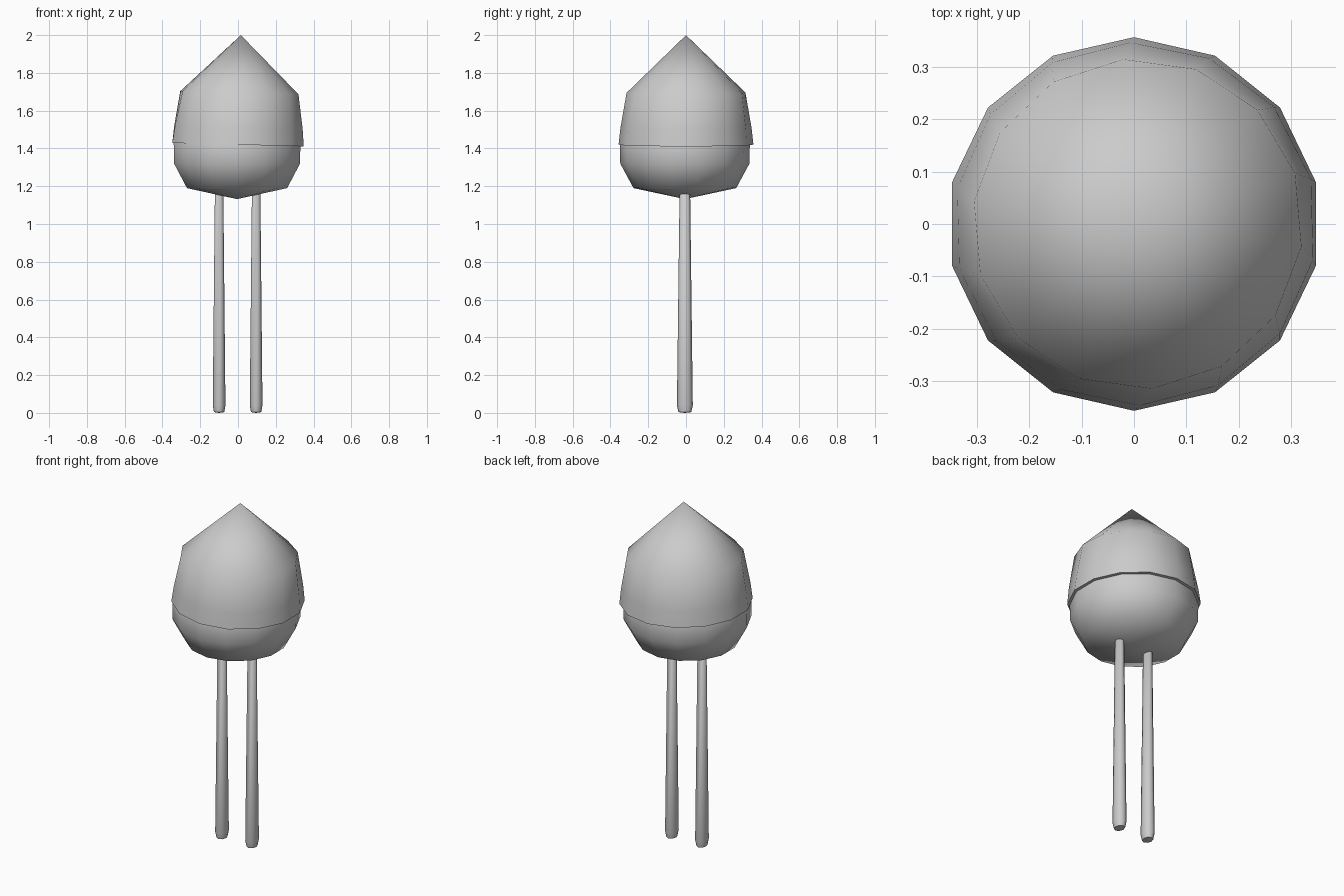
import bpy
import bmesh
from math import cos, sin, pi, radians

cube = bpy.data.objects.get("Cube")
if cube:
    bpy.data.objects.remove(cube, do_unlink=True)

grey = bpy.data.materials.new("plain_grey")
grey.use_nodes = True
grey.diffuse_color = (0.6, 0.6, 0.6, 1)
grey.node_tree.nodes["Principled BSDF"].inputs["Base Color"].default_value = (0.6, 0.6, 0.6, 1)


def lathe(name, profile, sides, location=(0, 0, 0), squash=1.0):
    """Spin (radius, height, twist) rings about z; radius 0 makes a pole."""
    bm = bmesh.new()
    rings = []
    for radius, z, twist in profile:
        if radius == 0:
            rings.append([bm.verts.new((0, 0, z))] * sides)
            continue
        angles = [pi / 2 + radians(twist) + 2 * pi * i / sides for i in range(sides)]
        rings.append([bm.verts.new((radius * squash * cos(a), radius * sin(a), z)) for a in angles])
    for low, high in zip(rings, rings[1:]):
        for i in range(sides):
            j = (i + 1) % sides
            corners = dict.fromkeys((low[i], low[j], high[j], high[i]))
            bm.faces.new(list(corners))
    bmesh.ops.recalc_face_normals(bm, faces=bm.faces)
    mesh = bpy.data.meshes.new(name)
    bm.to_mesh(mesh)
    bm.free()
    mesh.materials.append(grey)
    obj = bpy.data.objects.new(name, mesh)
    obj.location = location
    bpy.context.collection.objects.link(obj)
    bpy.ops.object.select_all(action="DESELECT")
    obj.select_set(True)
    bpy.context.view_layer.objects.active = obj
    bpy.ops.object.shade_smooth_by_angle(angle=radians(65))
    return obj


# Pointed cap, slightly tilted, with a lip overhanging the body
cap = lathe("cap", [(0.32, 0, 0), (0.357, 0, 0), (0.347, 0.09, 1.5),
                    (0.316, 0.275, 5), (0, 0.58, 0)], 14, (0, 0, 1.42))
cap.rotation_euler.y = radians(1.5)

# Rounded body with a shallow conical underside
lathe("body", [(0, 1.132, 0), (0.272, 1.19, 0), (0.342, 1.32, 0),
               (0.344, 1.43, 0), (0.32, 1.5, 0), (0, 1.6, 0)], 14, (-0.005, -0.006, 0))

# Tapering legs with rounded feet
for name, x in (("right_leg", -0.1), ("left_leg", 0.096)):
    lathe(name, [(0, 0, 0), (0.034, 0.004, 0), (0.042, 0.04, 0),
                 (0.028, 1.17, 0), (0, 1.18, 0)], 8, (x, -0.006, 0), 0.8)
